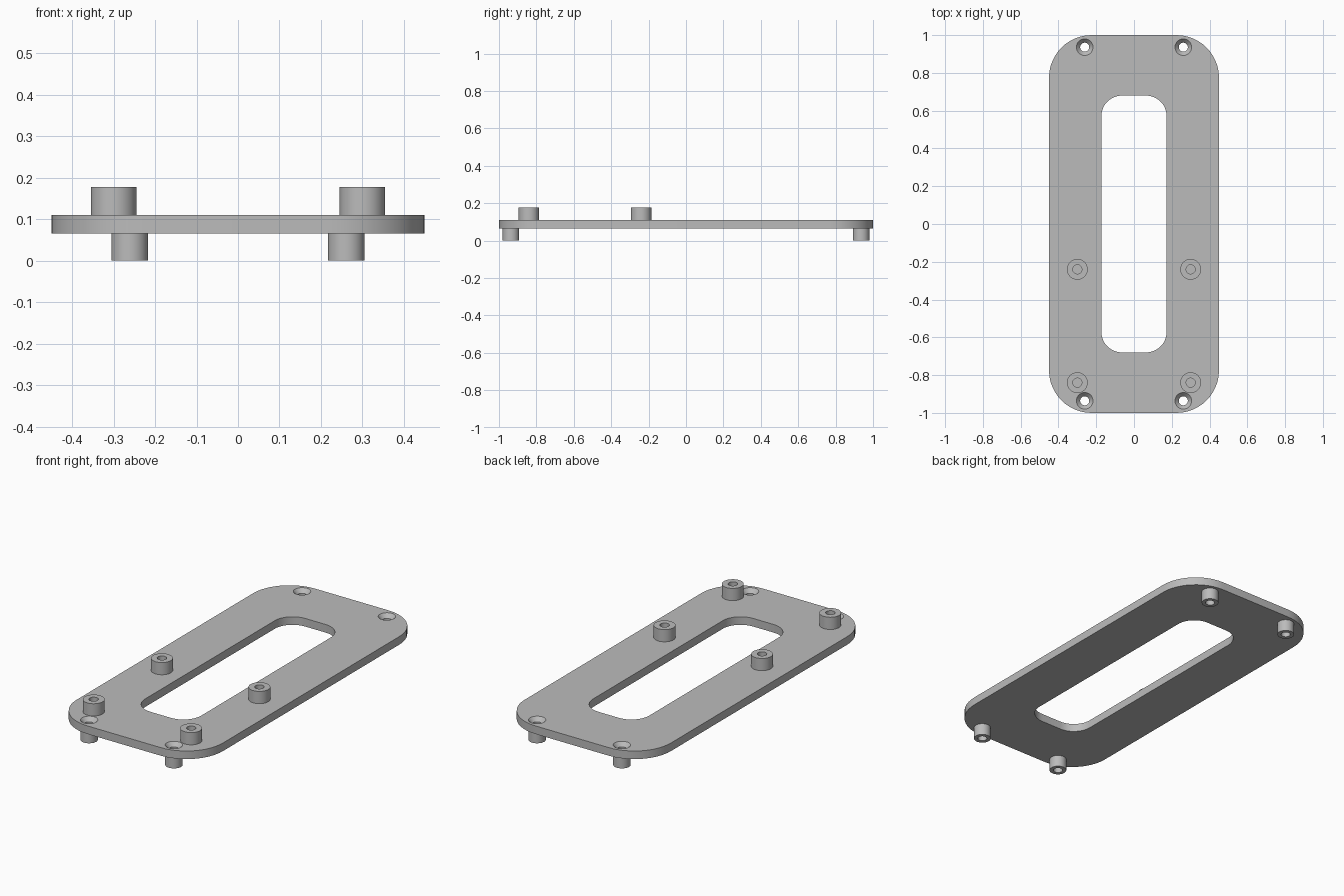
import bpy
import bmesh
from math import cos, sin, pi, radians

cube = bpy.data.objects.get("Cube")
if cube:
    bpy.data.objects.remove(cube, do_unlink=True)

grey = bpy.data.materials.new("light_grey")
grey.use_nodes = True
colour = (0.5, 0.5, 0.5, 1)
grey.diffuse_color = colour
grey.node_tree.nodes["Principled BSDF"].inputs["Base Color"].default_value = colour

PLATE_BOTTOM, PLATE_TOP = 0.065, 0.11
SEGMENTS = 48


def finish(obj):
    """Clean the mesh, colour it and smooth its round walls."""
    bm = bmesh.new()
    bm.from_mesh(obj.data)
    bmesh.ops.remove_doubles(bm, verts=bm.verts, dist=1e-5)
    bmesh.ops.recalc_face_normals(bm, faces=bm.faces)
    bm.to_mesh(obj.data)
    bm.free()
    obj.data.materials.clear()
    obj.data.materials.append(grey)
    bpy.ops.object.select_all(action='DESELECT')
    obj.select_set(True)
    bpy.context.view_layer.objects.active = obj
    bpy.ops.object.shade_smooth_by_angle(angle=radians(30))


def rounded_rect(hx, hy, r, steps=12):
    pts = []
    for k, (sx, sy) in enumerate([(1, 1), (-1, 1), (-1, -1), (1, -1)]):
        for i in range(steps + 1):
            a = (k + i / steps) * pi / 2
            pts.append((sx * (hx - r) + r * cos(a), sy * (hy - r) + r * sin(a)))
    return pts


def circle(cx, cy, r):
    return [(cx + r * cos(2 * pi * i / SEGMENTS), cy + r * sin(2 * pi * i / SEGMENTS))
            for i in range(SEGMENTS)]


def plate(name, outlines):
    """Filled outline with holes, extruded to the plate thickness."""
    curve = bpy.data.curves.new(name, 'CURVE')
    curve.dimensions = '2D'
    curve.fill_mode = 'BOTH'
    curve.extrude = (PLATE_TOP - PLATE_BOTTOM) / 2
    for pts in outlines:
        spline = curve.splines.new('POLY')
        spline.points.add(len(pts) - 1)
        for p, (x, y) in zip(spline.points, pts):
            p.co = (x, y, 0, 1)
        spline.use_cyclic_u = True
    obj = bpy.data.objects.new(name, curve)
    obj.location.z = (PLATE_TOP + PLATE_BOTTOM) / 2
    bpy.context.collection.objects.link(obj)
    bpy.ops.object.select_all(action='DESELECT')
    obj.select_set(True)
    bpy.context.view_layer.objects.active = obj
    bpy.ops.object.convert(target='MESH')
    finish(bpy.context.object)


def lathe(name, x, y, profile):
    """Spin a (radius, height) profile around a vertical axis."""
    bm = bmesh.new()
    verts = [bm.verts.new((r, 0, z)) for r, z in profile]
    edges = [bm.edges.new(pair) for pair in zip(verts, verts[1:])]
    bmesh.ops.spin(bm, geom=verts + edges, cent=(0, 0, 0), axis=(0, 0, 1),
                   angle=2 * pi, steps=SEGMENTS)
    mesh = bpy.data.meshes.new(name)
    bm.to_mesh(mesh)
    bm.free()
    obj = bpy.data.objects.new(name, mesh)
    obj.location = (x, y, 0)
    bpy.context.collection.objects.link(obj)
    finish(obj)


FOOT_X, FOOT_Y, FOOT_R, BORE_R = 0.261, 0.936, 0.044, 0.024
BOSS_X, BOSS_R, BOSS_TOP = 0.3, 0.055, 0.178
sides = (("left", 1), ("right", -1))
ends = (("front", -1), ("back", 1))

# Base plate with its long slot and screw openings
plate("base_plate",
      [rounded_rect(0.45, 1.0, 0.225), rounded_rect(0.173, 0.68, 0.11)]
      + [circle(sx * FOOT_X, sy * FOOT_Y, FOOT_R) for _, sx in sides for _, sy in ends])

# Hollow feet with a countersunk bore through the plate
foot = [(FOOT_R, PLATE_TOP), (BORE_R, PLATE_TOP - 0.022), (BORE_R, 0),
        (FOOT_R, 0), (FOOT_R, PLATE_BOTTOM)]
for side, sx in sides:
    for end, sy in ends:
        lathe(f"{end}_{side}_foot", sx * FOOT_X, sy * FOOT_Y, foot)

# Standing bosses with a blind hole
boss = [(BOSS_R, PLATE_TOP), (BOSS_R, BOSS_TOP), (BORE_R, BOSS_TOP),
        (BORE_R, PLATE_TOP + 0.002), (0, PLATE_TOP + 0.002)]
for side, sx in sides:
    for place, y in (("front", -0.84), ("middle", -0.24)):
        lathe(f"{place}_{side}_boss", sx * BOSS_X, y, boss)
